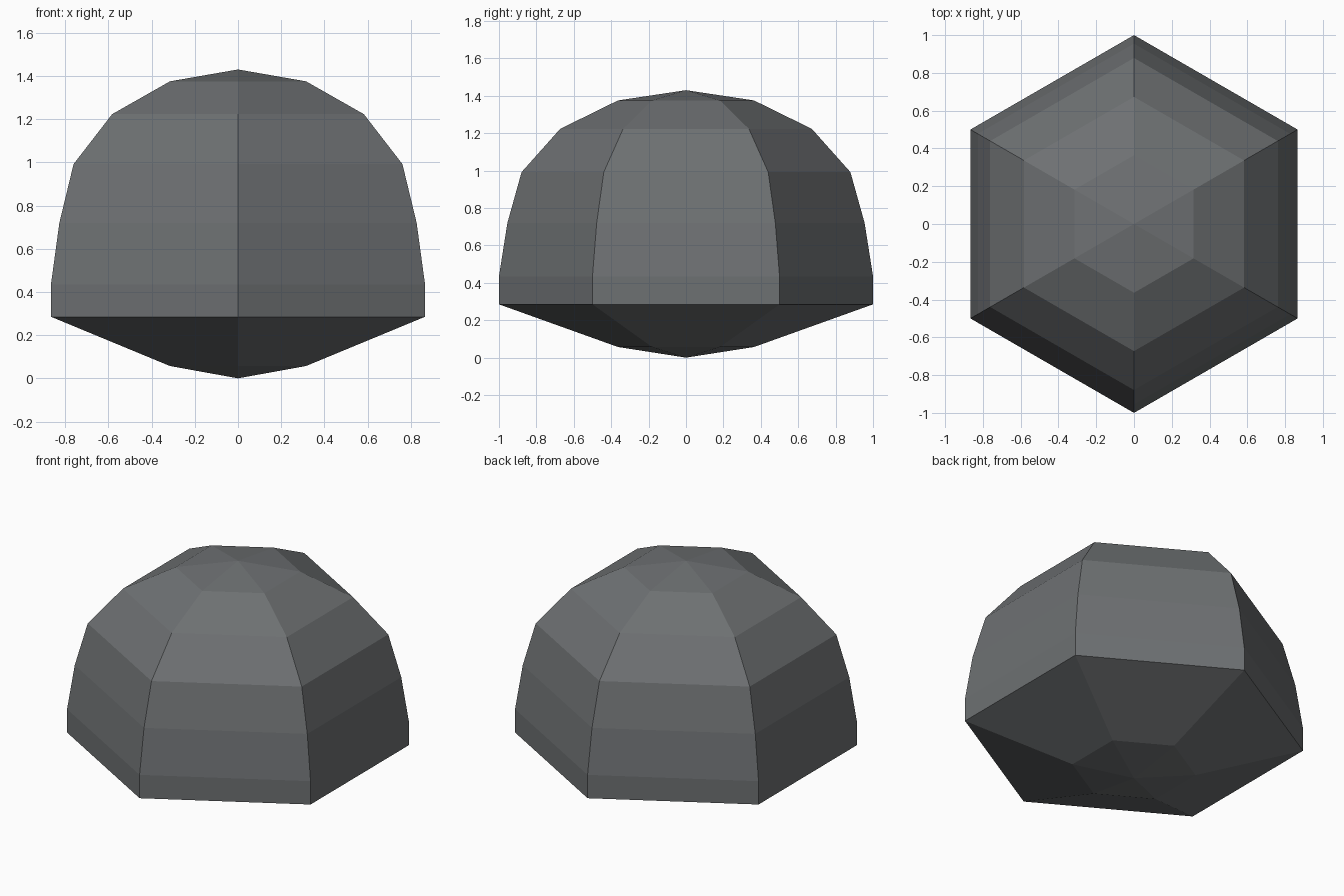
import bpy
import bmesh
from math import cos, sin, pi

cube = bpy.data.objects.get("Cube")
if cube:
    bpy.data.objects.remove(cube, do_unlink=True)

# Single slate grey material
colour = (0.155, 0.164, 0.170, 1.0)
slate = bpy.data.materials.new("slate_grey")
slate.use_nodes = True
slate.diffuse_color = colour
bsdf = next(n for n in slate.node_tree.nodes if n.type == 'BSDF_PRINCIPLED')
bsdf.inputs["Base Color"].default_value = colour

SIDES = 6
BOTTOM, TOP = 0.0, 1.43
# Corner radius and height of each ring, from the bottom up
RINGS = [(0.364, 0.057), (1.0, 0.285), (1.0, 0.435), (0.955, 0.72),
         (0.879, 0.992), (0.673, 1.223), (0.364, 1.375)]

bm = bmesh.new()


def add_ring(radius, z):
    """Hexagonal ring with corners pointing to the front and back."""
    angles = [pi / 2 + 2 * pi * i / SIDES for i in range(SIDES)]
    return [bm.verts.new((radius * cos(a), radius * sin(a), z)) for a in angles]


rings = [add_ring(r, z) for r, z in RINGS]
bottom_tip = bm.verts.new((0, 0, BOTTOM))
top_tip = bm.verts.new((0, 0, TOP))

for i in range(SIDES):
    j = (i + 1) % SIDES
    # Side panels
    for low, high in zip(rings, rings[1:]):
        bm.faces.new((low[i], low[j], high[j], high[i]))
    # Shallow caps
    bm.faces.new((rings[0][j], rings[0][i], bottom_tip))
    bm.faces.new((rings[-1][i], rings[-1][j], top_tip))

bmesh.ops.recalc_face_normals(bm, faces=bm.faces[:])
mesh = bpy.data.meshes.new("faceted_dome")
bm.to_mesh(mesh)
bm.free()
mesh.materials.append(slate)
dome = bpy.data.objects.new("faceted_dome", mesh)
bpy.context.collection.objects.link(dome)
